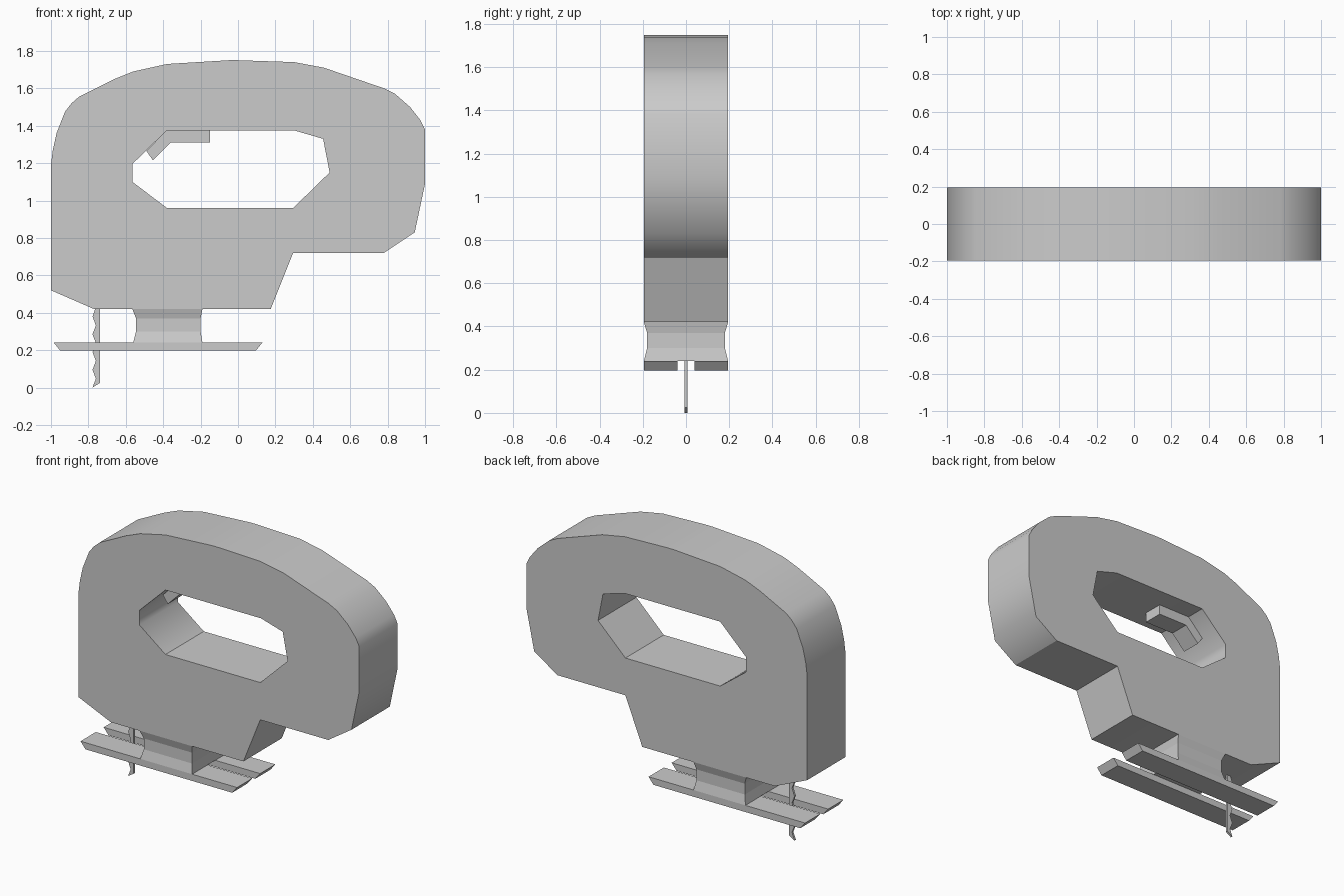
import bpy, bmesh
from math import radians

if "Cube" in bpy.data.objects:
    bpy.data.objects.remove(bpy.data.objects["Cube"])


def finish(bm, name, smooth=False, soft_corners=()):
    bmesh.ops.recalc_face_normals(bm, faces=bm.faces[:])
    if smooth:
        for f in bm.faces:
            f.smooth = True
        for e in bm.edges:
            a, b = (v.co for v in e.verts)
            soft = abs(a.x - b.x) < 1e-4 and abs(a.z - b.z) < 1e-4 and any(
                abs(a.x - x) < 1e-3 and abs(a.z - z) < 1e-3 for x, z in soft_corners)
            e.smooth = soft or e.calc_face_angle(0) < radians(30)
    me = bpy.data.meshes.new(name)
    bm.to_mesh(me)
    bm.free()
    ob = bpy.data.objects.new(name, me)
    bpy.context.collection.objects.link(ob)
    return ob


def prism(name, loops, y0, y1, **kw):
    """Extrude x-z outlines (first outer, then holes) from y0 to y1."""
    bm = bmesh.new()
    edges = []
    for loop in loops:
        vs = [bm.verts.new((x, y0, z)) for x, z in loop]
        edges += [bm.edges.new((vs[i - 1], vs[i])) for i in range(len(vs))]
    bmesh.ops.triangle_fill(bm, edges=edges, use_beauty=True, normal=(0, -1, 0))
    new = bmesh.ops.extrude_face_region(bm, geom=bm.faces[:], use_keep_orig=True)["geom"]
    bmesh.ops.translate(bm, vec=(0, y1 - y0, 0),
                        verts=[g for g in new if isinstance(g, bmesh.types.BMVert)])
    return finish(bm, name, **kw)


W = 0.195

# Motor housing with the handle opening
outer = [(-1, .52), (-.77, .42), (.175, .42), (.295, .72), (.78, .72), (.945, .83),
         (1, 1.09), (1, 1.38), (.975, 1.43), (.92, 1.50), (.84, 1.57), (.78, 1.60),
         (.46, 1.71), (.30, 1.74), (0, 1.75), (-.05, 1.75), (-.38, 1.73), (-.56, 1.69),
         (-.66, 1.65), (-.85, 1.555), (-.89, 1.52), (-.925, 1.475), (-.97, 1.36),
         (-.99, 1.27), (-1, 1.19)]
hole = [(-.565, 1.195), (-.38, 1.375), (.30, 1.375), (.455, 1.33), (.49, 1.15),
        (.295, .96), (-.38, .96), (-.565, 1.10)]
prism("housing", [outer, hole], -W, W, smooth=True,
      soft_corners=[(.945, .83), hole[0], hole[-1]])

# Trigger under the handle
prism("trigger", [[(-.38, 1.376), (-.15, 1.376), (-.15, 1.31), (-.36, 1.31),
                   (-.455, 1.215), (-.49, 1.265)]], -.065, .065)

# Shoe: two rails with a slot between them
rail = [(-.985, .24), (.13, .24), (.095, .197), (-.95, .197)]
for name, y0, y1 in (("shoe_rail_front", -W, -.04), ("shoe_rail_back", .04, W)):
    prism(name, [rail], y0, y1)

# Neck: waisted block between shoe and housing
bm = bmesh.new()
rings = []
for z, x0, x1, y in ((.24, -.56, -.19, W), (.30, -.545, -.20, .18),
                     (.37, -.545, -.20, .18), (.42, -.565, -.19, W)):
    rings.append([bm.verts.new(p) for p in
                  ((x0, -y, z), (x1, -y, z), (x1, y, z), (x0, y, z))])
for lo, hi in zip(rings, rings[1:]):
    for i in range(4):
        bm.faces.new((lo[i - 1], lo[i], hi[i], hi[i - 1]))
bm.faces.new(rings[0])
bm.faces.new(rings[-1])
finish(bm, "neck")

# Saw blade with teeth on its leading edge
teeth = [(-.778 if i % 2 == 0 else -.76, i * .0475) for i in range(9)]
prism("blade", [teeth + [(-.76, .43), (-.738, .43), (-.738, .025)]], -.007, .007)
